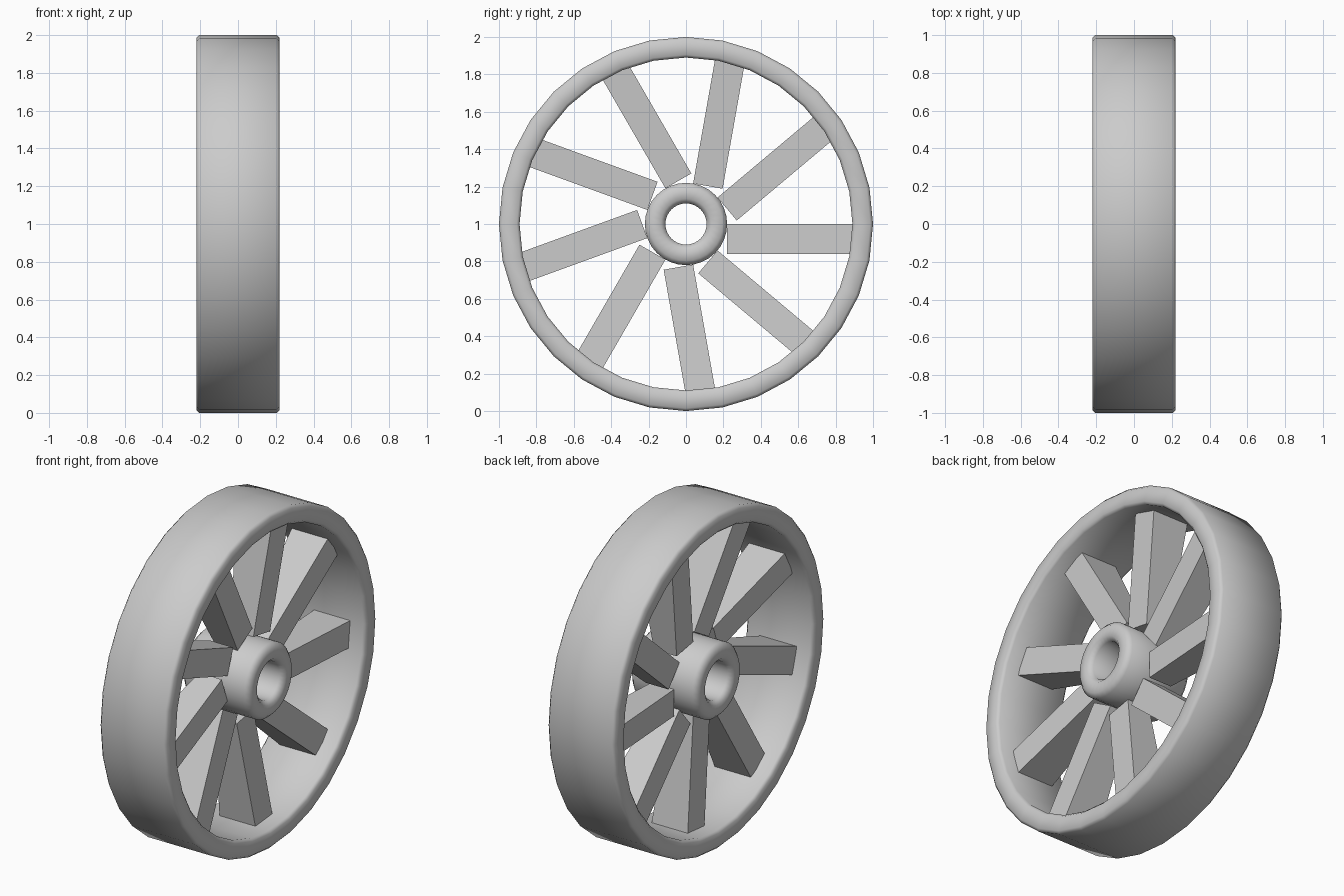
import bpy, bmesh, math
from mathutils import Matrix

if "Cube" in bpy.data.objects:
    bpy.data.objects.remove(bpy.data.objects["Cube"])

HALF_WIDTH = 0.22
SPOKES = 9

grey = bpy.data.materials.new("plain_grey")
grey.use_nodes = True
colour = (0.6, 0.6, 0.6, 1)
grey.diffuse_color = colour
grey.node_tree.nodes["Principled BSDF"].inputs["Base Color"].default_value = colour


def make_object(name, bm, smooth):
    bmesh.ops.recalc_face_normals(bm, faces=bm.faces)
    mesh = bpy.data.meshes.new(name)
    bm.to_mesh(mesh)
    bm.free()
    mesh.materials.append(grey)
    obj = bpy.data.objects.new(name, mesh)
    bpy.context.collection.objects.link(obj)
    obj.location.z = 1
    if smooth:
        bpy.ops.object.select_all(action='DESELECT')
        obj.select_set(True)
        bpy.context.view_layer.objects.active = obj
        bpy.ops.object.shade_smooth_by_angle(angle=math.radians(50))
    return obj


def ring(name, inner, outer, bevel, sides):
    """Chamfered rectangular section turned around the x axle."""
    w, b = HALF_WIDTH, bevel
    section = [(w - b, outer), (w, outer - b), (w, inner + b), (w - b, inner)]
    section += [(-x, r) for x, r in reversed(section)]
    bm = bmesh.new()
    loops = []
    for i in range(sides):
        a = math.tau * i / sides
        loops.append([bm.verts.new((x, r * math.cos(a), r * math.sin(a)))
                      for x, r in section])
    n = len(section)
    for i in range(sides):
        p, q = loops[i], loops[(i + 1) % sides]
        for j in range(n):
            k = (j + 1) % n
            bm.faces.new((p[j], p[k], q[k], q[j]))
    return make_object(name, bm, True)


def spoke(name, angle):
    """Bar offset to one side of its radius, wider along x at the rim."""
    bm = bmesh.new()
    bmesh.ops.create_cube(bm, size=1)
    for v in bm.verts:
        at_rim = v.co.y > 0
        v.co.x *= 0.24 if at_rim else 0.15
        v.co.y = 0.895 if at_rim else 0.22
        v.co.z = v.co.z * 0.16 - 0.08
    bm.transform(Matrix.Rotation(angle, 4, 'X'))
    return make_object(name, bm, False)


# Rim and hub
ring("rim", 0.89, 1.0, 0.015, 32)
ring("hub", 0.11, 0.22, 0.025, 32)

# Spokes
for i in range(SPOKES):
    spoke(f"spoke_{i + 1}", math.tau * i / SPOKES)
